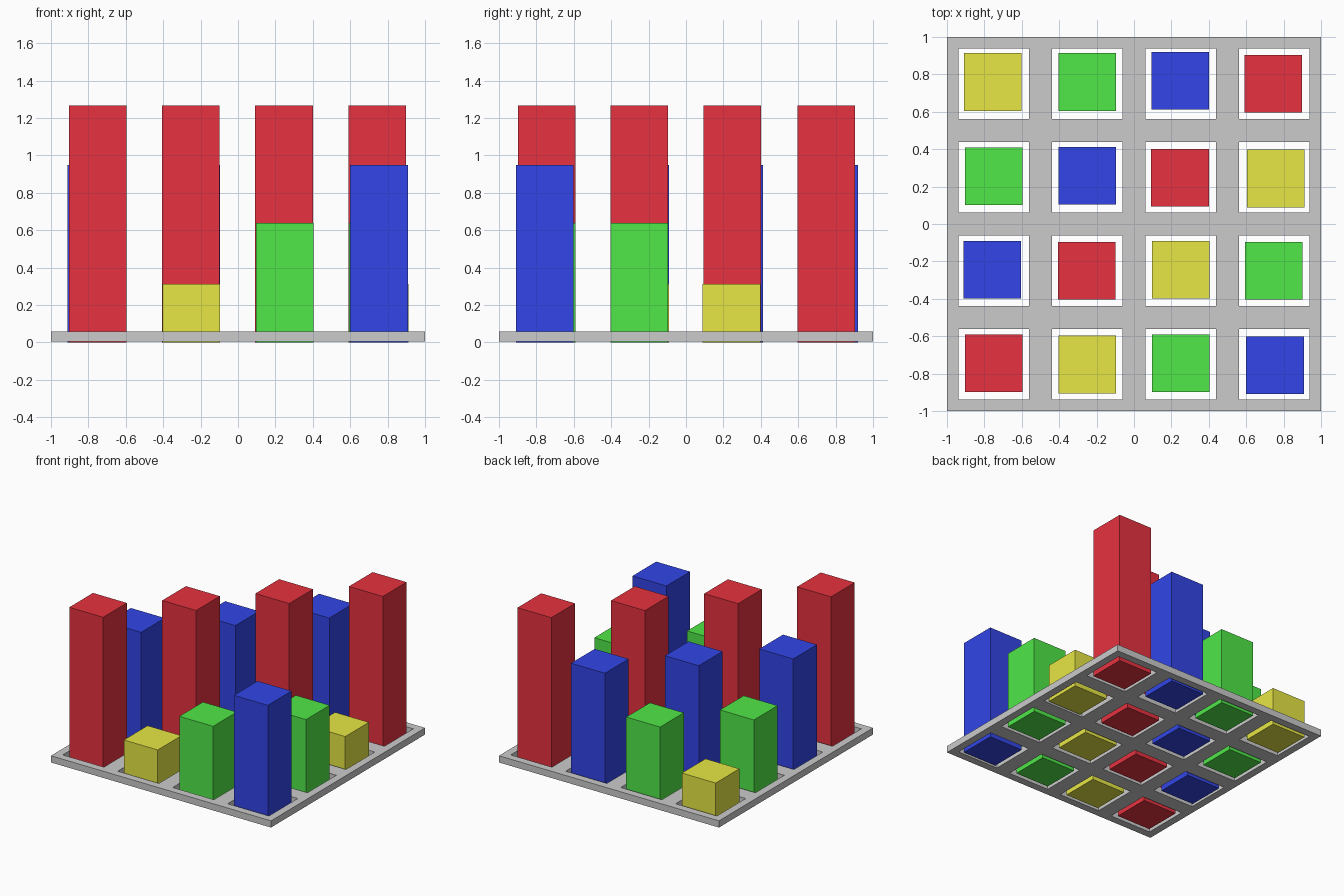
import bpy, bmesh
from mathutils import Matrix

if "Cube" in bpy.data.objects:
    bpy.data.objects.remove(bpy.data.objects["Cube"])

PLATE_BOTTOM, PLATE_TOP = 0.005, 0.06
HOLE_HALF = 0.1875
BLOCK_W = 0.308
CENTRES = (-0.75, -0.25, 0.25, 0.75)


def material(name, rgb):
    m = bpy.data.materials.new(name)
    m.diffuse_color = (*rgb, 1)
    m.use_nodes = True
    m.node_tree.nodes["Principled BSDF"].inputs["Base Color"].default_value = m.diffuse_color
    return m


def add_object(name, bm, mat):
    bmesh.ops.recalc_face_normals(bm, faces=bm.faces)
    mesh = bpy.data.meshes.new(name)
    bm.to_mesh(mesh)
    bm.free()
    mesh.materials.append(mat)
    ob = bpy.data.objects.new(name, mesh)
    bpy.context.collection.objects.link(ob)
    return ob


# Base plate: a grid of cells with the sixteen hole cells left out, extruded up
grid = [-1.0] + [c + s * HOLE_HALF for c in CENTRES for s in (-1, 1)] + [1.0]
bm = bmesh.new()
verts = [[bm.verts.new((x, y, PLATE_BOTTOM)) for y in grid] for x in grid]
for i in range(len(grid) - 1):
    for j in range(len(grid) - 1):
        if i % 2 and j % 2:
            continue
        bm.faces.new((verts[i][j], verts[i + 1][j], verts[i + 1][j + 1], verts[i][j + 1]))
ext = bmesh.ops.extrude_face_region(bm, geom=bm.faces[:], use_keep_orig=True)
top = [g for g in ext["geom"] if isinstance(g, bmesh.types.BMVert)]
bmesh.ops.translate(bm, verts=top, vec=(0, 0, PLATE_TOP - PLATE_BOTTOM))
add_object("base_plate", bm, material("grey", (0.6, 0.6, 0.6)))

# Block kinds: material and height
KINDS = {
    "red": (material("red", (0.8, 0.032, 0.05)), 1.267),
    "blue": (material("blue", (0.032, 0.06, 0.8)), 0.95),
    "green": (material("green", (0.08, 0.8, 0.065)), 0.638),
    "yellow": (material("yellow", (0.8, 0.8, 0.06)), 0.313),
}

# Blocks stand slightly off centre in their holes: kind and centre
BLOCKS = [
    ("yellow", -0.755, 0.759), ("green", -0.25, 0.759), ("blue", 0.247, 0.766), ("red", 0.745, 0.75),
    ("green", -0.75, 0.256), ("blue", -0.25, 0.257), ("red", 0.246, 0.248), ("yellow", 0.758, 0.243),
    ("blue", -0.757, -0.244), ("red", -0.252, -0.25), ("yellow", 0.249, -0.244), ("green", 0.747, -0.25),
    ("red", -0.75, -0.745), ("yellow", -0.25, -0.751), ("green", 0.249, -0.744), ("blue", 0.754, -0.756),
]
for n, (kind, x, y) in enumerate(BLOCKS, 1):
    mat, height = KINDS[kind]
    bm = bmesh.new()
    bmesh.ops.create_cube(bm, size=1, matrix=Matrix.Diagonal((BLOCK_W, BLOCK_W, height, 1)))
    add_object(f"{kind}_block_{n}", bm, mat).location = (x, y, height / 2)
